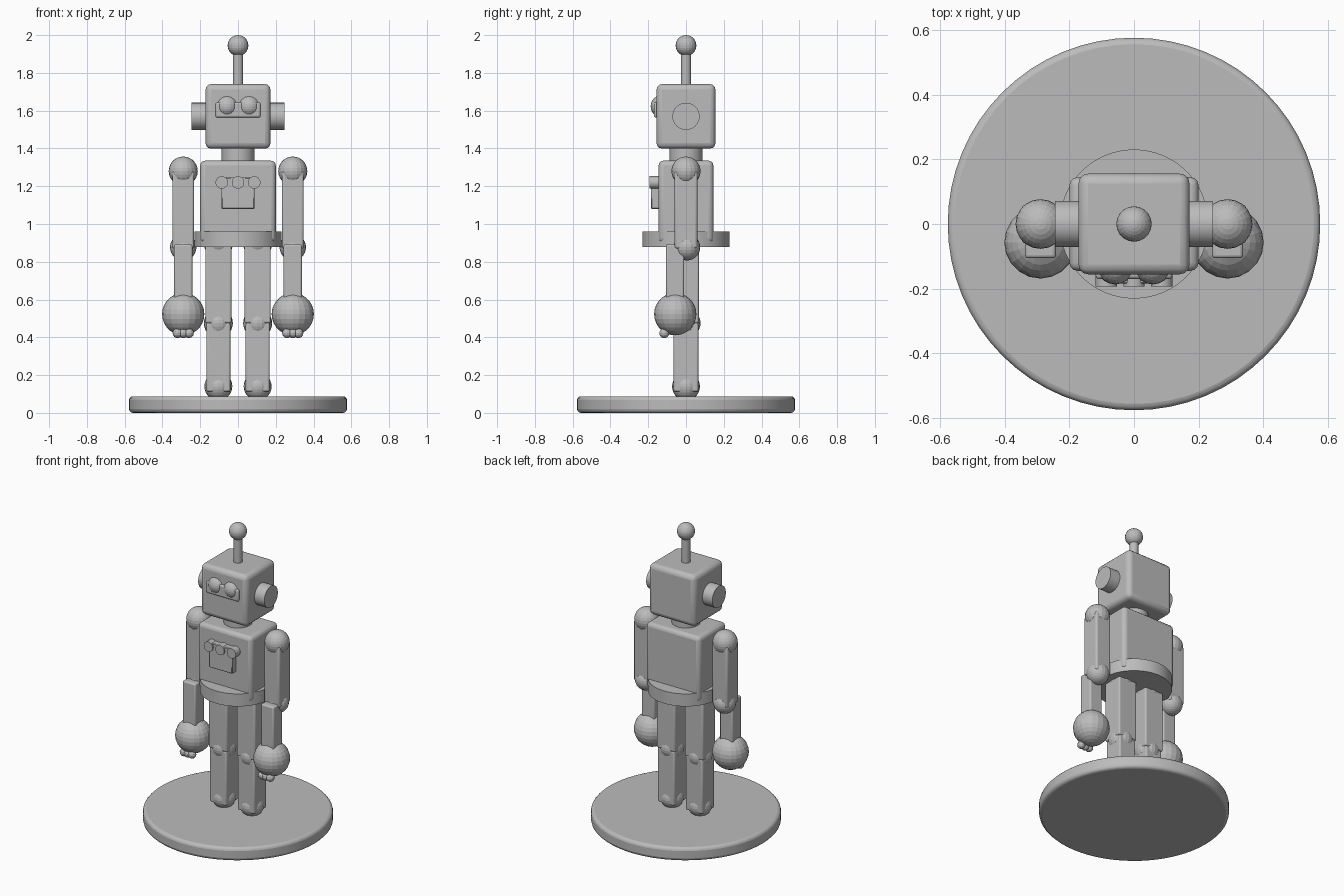
import bpy
import math

cube = bpy.data.objects.get("Cube")
if cube:
    bpy.data.objects.remove(cube, do_unlink=True)

grey = bpy.data.materials.new("plain_grey")
grey.use_nodes = True
grey.diffuse_color = (0.5, 0.5, 0.5, 1)
grey.node_tree.nodes["Principled BSDF"].inputs["Base Color"].default_value = (0.5, 0.5, 0.5, 1)


def finish(name, bevel=0, segments=3):
    ob = bpy.context.object
    ob.name = name
    ob.data.materials.append(grey)
    if bevel:
        mod = ob.modifiers.new("bevel", 'BEVEL')
        mod.width = bevel
        mod.segments = segments
        mod.limit_method = 'ANGLE'
        mod.angle_limit = math.radians(40)
    return ob


def box(name, center, size, bevel=0.012, segments=3):
    bpy.ops.mesh.primitive_cube_add(size=1, location=center)
    bpy.context.object.scale = size
    bpy.ops.object.transform_apply(location=False, rotation=False, scale=True)
    ob = finish(name, bevel, segments)
    bpy.ops.object.shade_smooth_by_angle(angle=math.radians(35))
    return ob


def cylinder(name, center, radius, depth, axis='Z', bevel=0, sides=32):
    turn = {'Z': (0, 0, 0), 'X': (0, math.pi / 2, 0), 'Y': (math.pi / 2, 0, 0)}[axis]
    bpy.ops.mesh.primitive_cylinder_add(vertices=sides, radius=radius, depth=depth,
                                        location=center, rotation=turn)
    ob = finish(name, bevel)
    bpy.ops.object.shade_smooth_by_angle(angle=math.radians(35))
    return ob


def ball(name, center, radius, sides=20, rings=14):
    bpy.ops.mesh.primitive_uv_sphere_add(segments=sides, ring_count=rings,
                                         radius=radius, location=center)
    return finish(name)


# Stand
cylinder("stand", (0, 0, 0.044), 0.577, 0.088, bevel=0.02, sides=64)

# Torso and waist
cylinder("waist_ring", (0, 0, 0.919), 0.231, 0.084, sides=64)
box("torso", (0, 0, 1.118), (0.4, 0.29, 0.434), 0.025)
cylinder("neck", (0, 0, 1.365), 0.087, 0.12)

# Chest panel with three knobs
box("chest_panel", (0, -0.16, 1.163), (0.174, 0.05, 0.166), 0.004, 1)
for i, x in enumerate((-0.086, 0, 0.086)):
    cylinder(f"chest_knob_{i + 1}", (x, -0.165, 1.22), 0.033, 0.056, 'Y', sides=24)

# Head, face and antenna
box("head", (0, 0, 1.57), (0.344, 0.312, 0.342), 0.03)
box("eye_plate", (0, -0.15, 1.604), (0.238, 0.04, 0.08), 0.01)
cylinder("antenna_rod", (0, 0, 1.82), 0.027, 0.2, sides=24)
ball("antenna_ball", (0, 0, 1.945), 0.055)

# Mirrored parts
for side, s in (("left", 1), ("right", -1)):
    ball(f"{side}_eye", (s * 0.058, -0.127, 1.623), 0.06)
    cylinder(f"{side}_ear", (s * 0.2, 0, 1.57), 0.072, 0.09, 'X')

    # Arm
    ax = s * 0.29
    ball(f"{side}_shoulder", (ax, 0, 1.28), 0.077)
    box(f"{side}_upper_arm", (ax, 0, 1.075), (0.115, 0.12, 0.41))
    ball(f"{side}_elbow", (ax, 0.005, 0.877), 0.07)
    box(f"{side}_forearm", (ax, -0.058, 0.74), (0.096, 0.096, 0.305), 0.01)
    ball(f"{side}_hand", (ax, -0.057, 0.523), 0.112)
    for i in range(3):
        ball(f"{side}_finger_{i + 1}", (ax + (i - 1) * 0.03, -0.115, 0.422), 0.026, 12, 8)

    # Leg
    lx = s * 0.104
    ball(f"{side}_hip", (lx, 0, 0.905), 0.08)
    box(f"{side}_thigh", (lx, 0, 0.685), (0.138, 0.136, 0.42), 0.01)
    ball(f"{side}_knee", (lx, 0, 0.475), 0.077)
    box(f"{side}_shin", (lx, 0, 0.295), (0.126, 0.13, 0.365), 0.01)
    ball(f"{side}_ankle", (lx, 0, 0.14), 0.074)
